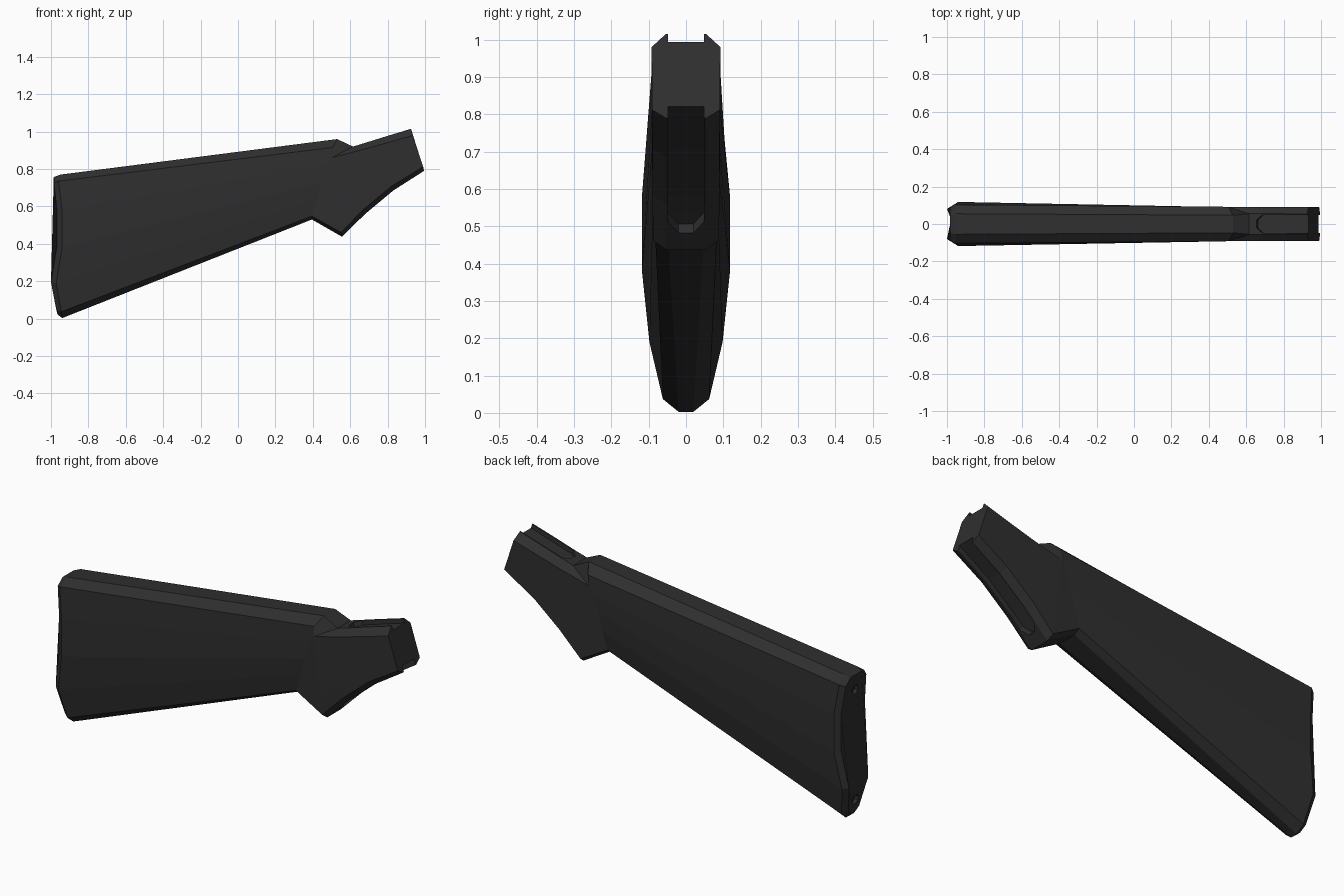
import bpy, bmesh, math
from mathutils import Vector

if "Cube" in bpy.data.objects:
    bpy.data.objects.remove(bpy.data.objects["Cube"])

mat = bpy.data.materials.new("matte_black")
mat.diffuse_color = (0.028, 0.028, 0.028, 1)
mat.use_nodes = True
mat.node_tree.nodes["Principled BSDF"].inputs["Base Color"].default_value = mat.diffuse_color
screw_mat = bpy.data.materials.new("dark_steel")
screw_mat.diffuse_color = (0.022, 0.022, 0.022, 1)
screw_mat.use_nodes = True
screw_mat.node_tree.nodes["Principled BSDF"].inputs["Base Color"].default_value = screw_mat.diffuse_color


def loft(name, rings, material=mat):
    """Join closed rings of points into a capped solid."""
    bm = bmesh.new()
    vs = [[bm.verts.new(p) for p in r] for r in rings]
    n = len(vs[0])
    for a, b in zip(vs, vs[1:]):
        for i in range(n):
            j = (i + 1) % n
            bm.faces.new((a[i], a[j], b[j], b[i]))
    bm.faces.new(vs[0])
    bm.faces.new(vs[-1])
    bmesh.ops.recalc_face_normals(bm, faces=bm.faces)
    me = bpy.data.meshes.new(name)
    bm.to_mesh(me)
    bm.free()
    me.materials.append(material)
    ob = bpy.data.objects.new(name, me)
    bpy.context.collection.objects.link(ob)
    return ob


def mirrored(rows):
    """Half section (x, z, half width), top to bottom, made into a full ring."""
    return [(x, w, z) for x, z, w in rows] + [(x, -w, z) for x, z, w in reversed(rows)]


def section(top, upper, lower, bottom):
    """Fill in the side rows between the two bevel edges."""
    u, l = Vector(upper), Vector(lower)
    return [top, upper] + [tuple(u.lerp(l, k)) for k in (0.25, 0.5, 0.75)] + [lower, bottom]


def groove(name, path, d, depth):
    """Cutter that follows a surface path, sunk by depth against direction d."""
    rings = []
    for x, z, w in path:
        o, i = (x + d[0] * .06, z + d[1] * .06), (x - d[0] * depth, z - d[1] * depth)
        rings.append([(o[0], w, o[1]), (o[0], -w, o[1]), (i[0], -w, i[1]), (i[0], w, i[1])])
    return loft(name, rings)


def disc(name, x0, x1, z, r, material=mat, n=8):
    ring = lambda x: [(x, r * math.cos(2 * math.pi * (k + .5) / n),
                       z + r * math.sin(2 * math.pi * (k + .5) / n)) for k in range(n)]
    return loft(name, [ring(x0), ring(x1)], material)


# Stock body: butt plate, butt rim, neck, wrist, socket
stations = [
    [(-.985, .757, .045), (-.985, .725, .085), (-.968, .58, .098), (-.968, .385, .098),
     (-1, .195, .08), (-.972, .05, .045), (-.965, .022, .014)],
    [(-.95, .77, .055), (-.96, .735, .103), (-.94, .58, .118), (-.94, .38, .118),
     (-.972, .19, .098), (-.945, .037, .062), (-.94, .003, .02)],
    section((.53, .96, .047), (.505, .915, .092), (.395, .548, .086), (.395, .53, .052)),
    section((.615, .92, .055), (.50, .86, .092), (.55, .462, .088), (.556, .438, .055)),
    section((.69, .943, .055), (.68, .907, .092), (.67, .583, .09), (.68, .56, .055)),
    section((.78, .971, .055), (.78, .935, .092), (.82, .708, .09), (.83, .685, .055)),
    section((.925, 1.015, .054), (.935, .98, .092), (.99, .812, .091), (.995, .79, .054)),
]
stock = loft("stock_body", [mirrored(s) for s in stations])

# Grooves above and below the socket, screw holes in the butt
cutters = [
    groove("top_groove_cutter",
           [(.655, .932, .02), (.685, .941, .048), (.99, 1.035, .048)], (-.29, .957), .023),
    groove("bottom_groove_cutter",
           [(.60, .483, .02), (.63, .513, .048), (.68, .56, .048), (.83, .685, .048),
            (1.06, .832, .048)], (.62, -.78), .03),
]
for z in (.675, .10):
    cutters.append(disc("screw_hole_cutter", -1.05, -.945, z, .026))

bpy.context.view_layer.objects.active = stock
for c in cutters:
    m = stock.modifiers.new("cut", 'BOOLEAN')
    m.operation, m.solver, m.object = 'DIFFERENCE', 'EXACT', c
    bpy.ops.object.modifier_apply(modifier=m.name)
    bpy.data.objects.remove(c)

# Butt screws
for label, z in (("upper", .675), ("lower", .10)):
    disc(label + "_butt_screw", -.962, -.94, z, .02, screw_mat)
